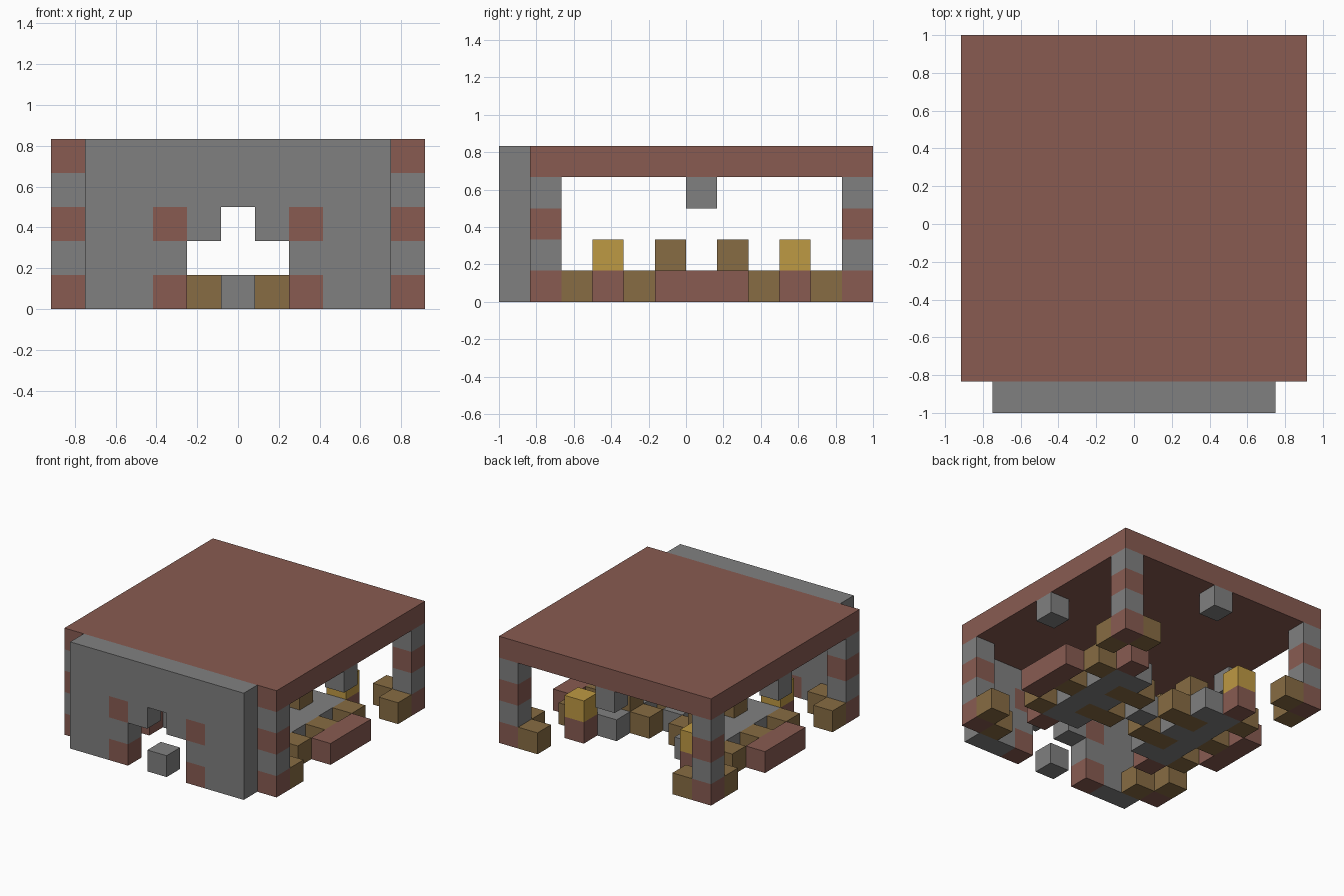
import bpy, bmesh, math
from mathutils import Vector

old = bpy.data.objects.get("Cube")
if old:
    bpy.data.objects.remove(old, do_unlink=True)

UNIT = 1 / 6                      # edge of one block
ORIGIN = Vector((-5.5, -6, 0))    # grid corner, in blocks


def material(name, rgb):
    m = bpy.data.materials.new(name)
    m.use_nodes = True
    m.diffuse_color = (*rgb, 1)
    shader = next(n for n in m.node_tree.nodes if n.type == 'BSDF_PRINCIPLED')
    shader.inputs["Base Color"].default_value = (*rgb, 1)
    shader.inputs["Roughness"].default_value = 0.9
    return m


MATS = {
    "brick": material("red_brick", (0.246, 0.105, 0.083)),
    "stone": material("grey_stone", (0.216, 0.216, 0.216)),
    "wood": material("brown_wood", (0.242, 0.150, 0.056)),
    "gold": material("gold_lamp", (0.515, 0.319, 0.056)),
}
KEYS = list(MATS)

parts = {}    # part name -> {cell: colour}


def put(part, color, xs, ys, zs):
    for x in xs:
        for y in ys:
            for z in zs:
                parts.setdefault(part, {})[(x, y, z)] = color


def put_pair(part, color, x, ys, zs):
    """Place blocks on the left side and mirror them to the right."""
    put("left_" + part, color, [x], ys, zs)
    put("right_" + part, color, [10 - x], ys, zs)


# Roof slab
put("roof", "brick", range(11), range(1, 12), [4])

# Front wall with a stepped doorway and brick accents
put("front_wall", "stone", range(1, 10), [0], range(5))
for cell in [(4, 0, 0), (6, 0, 0), (5, 0, 2)] + [(x, 0, 1) for x in (4, 5, 6)]:
    del parts["front_wall"][cell]
del parts["front_wall"][(5, 0, 0)]
put("front_wall", "brick", [3, 7], [0], [0, 2])
put("doorstep", "stone", [5], [0], [0])

# Banded corner pillars, each flanked by wooden blocks
for label, y, inner in (("front", 1, 2), ("back", 11, 10)):
    for z in range(4):
        put_pair(label + "_pillar", "stone" if z % 2 else "brick", 10, [y], [z])
    put_pair(label + "_pillar_side_foot", "wood", 10, [inner], [0])
    put_pair(label + "_pillar_inner_foot", "wood", 9, [y], [0])

# Stone keystones under the roof edges
put_pair("keystone", "stone", 10, [6], [3])
put("back_keystone", "stone", [5], [11], [3])

# Lamps on brick bases
for label, y in (("front", 3), ("back", 9)):
    put_pair(label + "_lamp", "brick", 8, [y], [0])
    put_pair(label + "_lamp", "gold", 8, [y], [1])

# Floors, benches, side blocks and chairs
put_pair("floor", "stone", 7, range(4, 9), [0])
put_pair("floor", "stone", 8, range(4, 9), [0])
put_pair("bench", "brick", 10, range(5, 8), [0])
put_pair("side_blocks", "wood", 9, [4, 6, 8], [0])
for label, y in (("front", 5), ("back", 7)):
    for part in ("left_floor", "right_floor"):
        parts[part].pop((7, y, 0), None)
        parts[part].pop((3, y, 0), None)
    put_pair(label + "_chair", "wood", 7, [y], [0, 1])
    put_pair(label + "_chair", "wood", 6, [y], [0])
put("centre_stone", "stone", [5], [6], [0])

# Skin each part with the block faces that are not covered by a neighbour
filled = {c for cells in parts.values() for c in cells}


def build(name, cells):
    bm = bmesh.new()
    for cell, color in cells.items():
        centre = Vector(cell) + Vector((0.5, 0.5, 0.5))
        for axis in range(3):
            for sign in (-1, 1):
                n = Vector((0, 0, 0))
                n[axis] = sign
                if tuple(int(a + b) for a, b in zip(cell, n)) in filled:
                    continue
                u = Vector((0, 0, 0))
                u[(axis + 1) % 3] = 0.5
                v = n.cross(u)
                corners = [centre + n / 2 + a * u + b * v
                           for a, b in ((-1, -1), (1, -1), (1, 1), (-1, 1))]
                f = bm.faces.new([bm.verts.new((p + ORIGIN) * UNIT) for p in corners])
                f.material_index = KEYS.index(color)
    bmesh.ops.remove_doubles(bm, verts=bm.verts, dist=0.001)
    bmesh.ops.dissolve_limit(bm, angle_limit=math.radians(1), verts=bm.verts,
                             edges=bm.edges, delimit={'MATERIAL'})
    mesh = bpy.data.meshes.new(name)
    bm.to_mesh(mesh)
    bm.free()
    for key in KEYS:
        mesh.materials.append(MATS[key])
    bpy.context.collection.objects.link(bpy.data.objects.new(name, mesh))


for part_name, part_cells in parts.items():
    build(part_name, part_cells)
